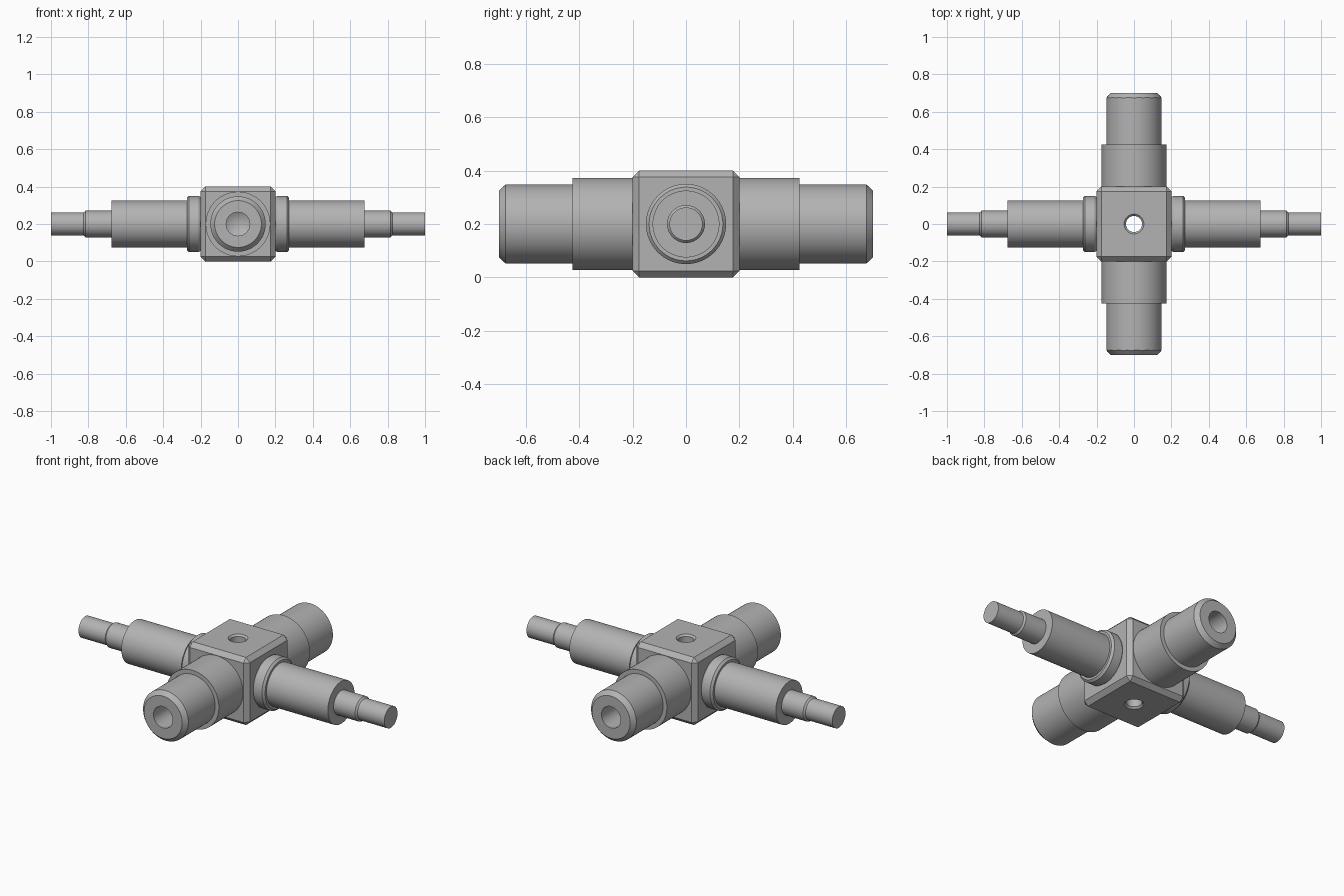
import bpy, bmesh, math
from mathutils import Matrix, Vector

cube = bpy.data.objects.get("Cube")
if cube:
    bpy.data.objects.remove(cube, do_unlink=True)

CENTRE = Vector((0, 0, 0.2))
HALF = 0.2
SEGMENTS = 64

steel = bpy.data.materials.new("grey steel")
steel.use_nodes = True
GREY = (0.45, 0.45, 0.45, 1)
steel.diffuse_color = GREY
steel.node_tree.nodes["Principled BSDF"].inputs["Base Color"].default_value = GREY


def add_object(name, bm):
    bmesh.ops.recalc_face_normals(bm, faces=bm.faces)
    mesh = bpy.data.meshes.new(name)
    bm.to_mesh(mesh)
    bm.free()
    mesh.materials.append(steel)
    obj = bpy.data.objects.new(name, mesh)
    bpy.context.collection.objects.link(obj)
    return obj


def smooth(obj):
    bpy.ops.object.select_all(action='DESELECT')
    obj.select_set(True)
    bpy.context.view_layer.objects.active = obj
    bpy.ops.object.shade_smooth_by_angle(angle=math.radians(25))


def lathe(name, profile, direction):
    """Spin (radius, distance) points about an axis through the centre."""
    bm = bmesh.new()
    verts = [bm.verts.new((r, 0, d)) for r, d in profile]
    edges = [bm.edges.new(pair) for pair in zip(verts, verts[1:])]
    bmesh.ops.spin(bm, geom=verts + edges, cent=(0, 0, 0), axis=(0, 0, 1),
                   angle=math.tau, steps=SEGMENTS)
    bmesh.ops.remove_doubles(bm, verts=bm.verts, dist=1e-5)
    turn = Vector((0, 0, 1)).rotation_difference(Vector(direction)).to_matrix().to_4x4()
    bm.transform(Matrix.Translation(CENTRE) @ turn)
    return add_object(name, bm)


# Central block with chamfered edges
bm = bmesh.new()
bmesh.ops.create_cube(bm, size=2 * HALF, matrix=Matrix.Translation(CENTRE))
bmesh.ops.bevel(bm, geom=bm.edges[:], offset=0.025, segments=1, affect='EDGES')
block = add_object("centre_block", bm)

# Vertical through hole with countersunk rims
drill = lathe("hole_cutter", [(0, -0.22), (0.073, -0.22), (0.043, -0.19),
                              (0.043, 0.19), (0.073, 0.22), (0, 0.22)], (0, 0, 1))
cut = block.modifiers.new("through_hole", 'BOOLEAN')
cut.operation = 'DIFFERENCE'
cut.solver = 'EXACT'
cut.object = drill
bpy.context.view_layer.objects.active = block
bpy.ops.object.modifier_apply(modifier=cut.name)
bpy.data.objects.remove(drill, do_unlink=True)
smooth(block)

# Stepped spindle with a chamfered collar
spindle = [(0, 0.195), (0.14, 0.195), (0.15, 0.21), (0.15, 0.262), (0.138, 0.274),
           (0.125, 0.274), (0.125, 0.675), (0.071, 0.675), (0.071, 0.815),
           (0.062, 0.825), (0.062, 1.0), (0, 1.0)]

# Thick sleeve with a chamfered end and a blind drilled bore
sleeve = [(0, 0.195), (0.173, 0.195), (0.173, 0.425), (0.148, 0.425), (0.148, 0.675),
          (0.125, 0.7), (0.063, 0.7), (0.063, 0.4), (0, 0.364)]

for name, profile, direction in (("left_spindle", spindle, (1, 0, 0)),
                                 ("right_spindle", spindle, (-1, 0, 0)),
                                 ("front_sleeve", sleeve, (0, -1, 0)),
                                 ("back_sleeve", sleeve, (0, 1, 0))):
    smooth(lathe(name, profile, direction))
